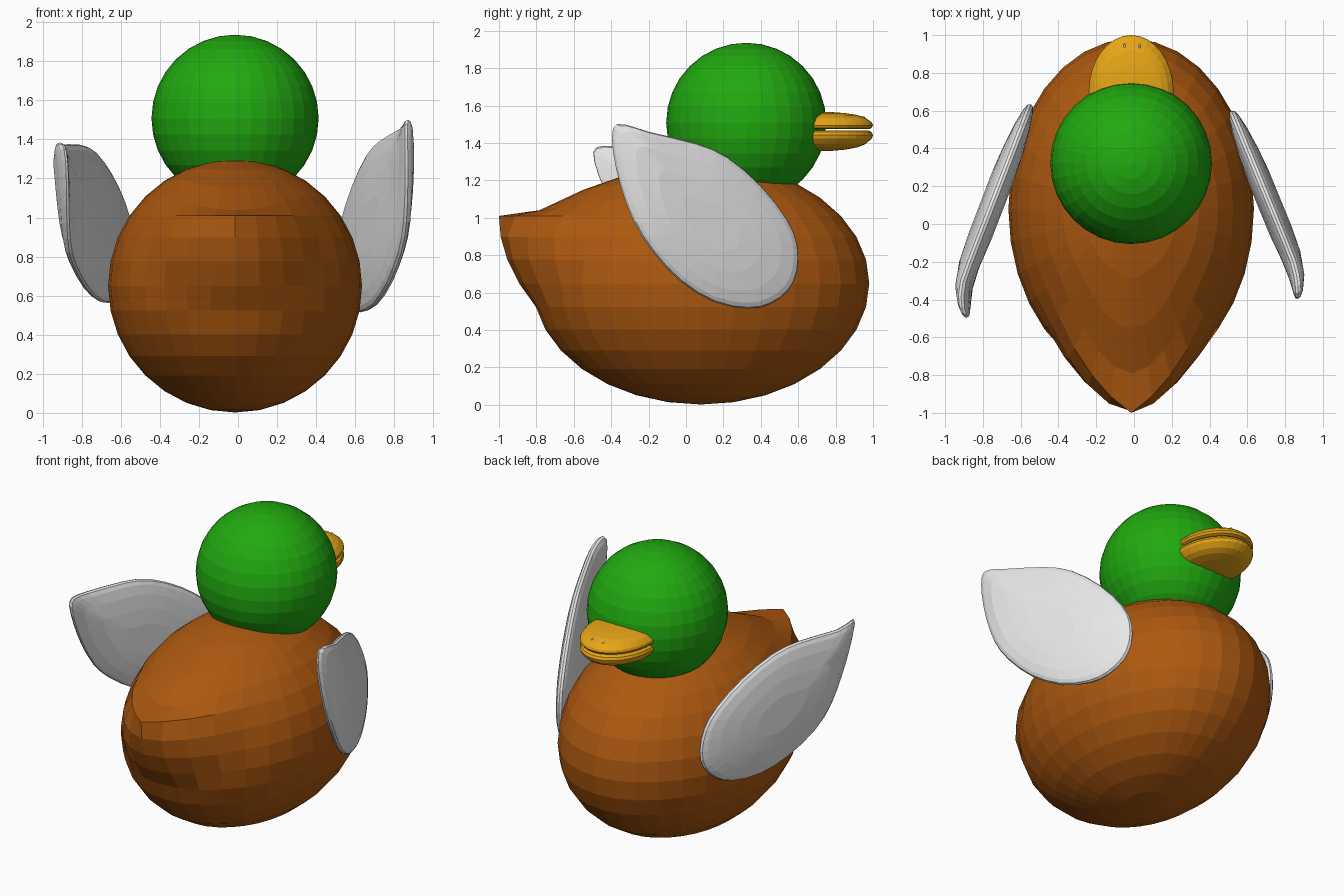
import bpy, bmesh
from math import sin, cos, pi, radians
from mathutils import Vector, Matrix

cube = bpy.data.objects.get("Cube")
if cube:
    bpy.data.objects.remove(cube)

CX = -0.015  # shared centre line of body, head and beak


def material(name, rgb):
    m = bpy.data.materials.new(name)
    m.use_nodes = True
    m.diffuse_color = (*rgb, 1)
    bsdf = next(n for n in m.node_tree.nodes if n.type == "BSDF_PRINCIPLED")
    bsdf.inputs["Base Color"].default_value = (*rgb, 1)
    return m


green = material("green", (0.015, 0.4, 0.005))
brown = material("brown", (0.42, 0.1, 0.005))
yellow = material("yellow", (0.8, 0.38, 0.008))
white = material("white", (0.8, 0.8, 0.8))


def finish(bm, name, mat):
    bmesh.ops.recalc_face_normals(bm, faces=bm.faces)
    mesh = bpy.data.meshes.new(name)
    bm.to_mesh(mesh)
    bm.free()
    mesh.materials.append(mat)
    obj = bpy.data.objects.new(name, mesh)
    bpy.context.collection.objects.link(obj)
    return obj


def ellipsoid(center, radii, segments=32, rings=16):
    bm = bmesh.new()
    bmesh.ops.create_uvsphere(bm, u_segments=segments, v_segments=rings, radius=1,
                              matrix=Matrix.Translation(center) @ Matrix.Diagonal((*radii, 1)))
    return bm


def loft(rings):
    """Skin equal-length rings of points and close both ends with a fan."""
    bm = bmesh.new()
    loops = [[bm.verts.new(p) for p in ring] for ring in rings]
    n = len(loops[0])
    for a, b in zip(loops, loops[1:]):
        for i in range(n):
            j = (i + 1) % n
            bm.faces.new((a[i], a[j], b[j], b[i]))
    for loop in (loops[0], loops[-1]):
        mid = bm.verts.new(sum((v.co for v in loop), Vector()) / n)
        for i in range(n):
            bm.faces.new((loop[i], loop[(i + 1) % n], mid))
    return bm


# Body: an egg with the tail pulled out by a linear falloff
body = ellipsoid((CX, 0.08, 0.65), (0.65, 0.9, 0.648))
root = Vector((CX, -0.668, 1.01))
for v in body.verts:
    w = max(0, 1 - (v.co - root).length / 0.5)
    if v.co.z > 1.05:
        v.co.z -= 0.1 * w
    v.co.y -= 0.332 * w
finish(body, "body", brown)

# Head
finish(ellipsoid((CX, 0.322, 1.508), (0.428,) * 3), "head", green)

# Beak: two rounded halves that meet in a crease
half = [(0.0, 0.92), (0.006, 0.97), (0.02, 1.0), (0.035, 0.98), (0.06, 0.87),
        (0.075, 0.73), (0.086, 0.5), (0.093, 0.2)]
for name, base, height in (("upper_beak", 1.474, 1.0), ("lower_beak", 1.466, -1.18)):
    rings = [[Vector((CX + 0.225 * s * cos(i * pi / 16), 0.7 + 0.3 * s * sin(i * pi / 16),
                      base + height * z)) for i in range(32)] for z, s in half]
    finish(loft(rings), name, yellow)

# Nostrils
for side, x in (("left", 0.03), ("right", -0.05)):
    finish(ellipsoid((x, 0.942, 1.538), (0.006, 0.014, 0.006), 8, 6), side + "_nostril", white)

# Wings: side outline (y, z) about the wing's middle
outline = [(-0.51, 0.53), (-0.45, 0.55), (-0.32, 0.51), (-0.07, 0.45), (0.1, 0.375),
           (0.28, 0.22), (0.42, 0.04), (0.475, -0.1), (0.472, -0.24), (0.425, -0.34),
           (0.33, -0.41), (0.21, -0.435), (0.03, -0.4), (-0.15, -0.29), (-0.3, -0.13),
           (-0.4, 0.03), (-0.47, 0.22), (-0.51, 0.4)]
section = [(0.3, 0.058), (0.55, 0.051), (0.78, 0.039), (0.93, 0.025), (0.985, 0.014)]
section += [(1.0, 0.0)] + [(s, -t) for s, t in reversed(section)]


def refine(points):
    """Round the outline by inserting smoothed midpoints."""
    n, out = len(points), []
    for i in range(n):
        a, b, c, d = (Vector(points[(i + k) % n]) for k in (-1, 0, 1, 2))
        out += [b, (9 * (b + c) - a - d) / 16]
    return out


def wing(name, side, x0, slope, curl, tilt):
    turn = Matrix.Rotation(tilt, 2)
    rings = []
    for s, t in section:
        ring = []
        for p in refine(outline):
            q = Vector((p.x * s, p.y * s))
            tip = max(0, -q.x - 0.28)
            y, z = turn @ q + Vector((0.12, 0.95))
            x = x0 - slope * y + t - curl * tip * tip
            ring.append(Vector((side * x, y + 0.4 * t, z)))
        rings.append(ring)
    finish(loft(rings), name, white)


wing("left_wing", 1, 0.762, 0.41, 1.0, 0)
wing("right_wing", -1, 0.79, 0.385, 1.7, radians(13))
